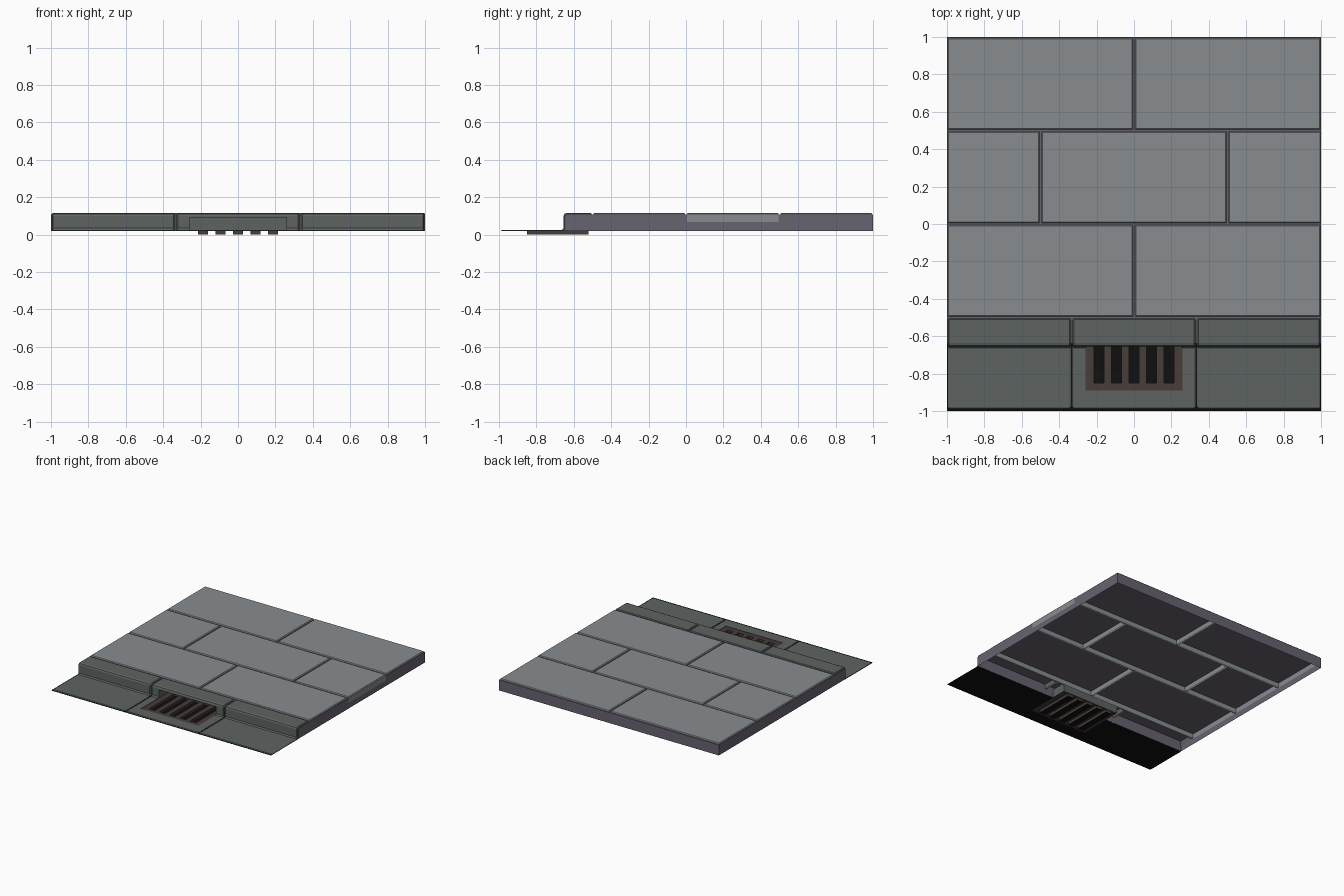
import bpy, bmesh

if "Cube" in bpy.data.objects:
    bpy.data.objects.remove(bpy.data.objects["Cube"])


def material(name, rgb):
    m = bpy.data.materials.new(name)
    m.diffuse_color = (*rgb, 1)
    m.use_nodes = True
    m.node_tree.nodes["Principled BSDF"].inputs["Base Color"].default_value = m.diffuse_color
    return m


STONE = material("paving_grey", (0.25, 0.265, 0.28))
KERB = material("kerb_grey", (0.11, 0.125, 0.12))
GROUT = material("grout_purple", (0.14, 0.125, 0.165))
IRON = material("rusty_iron", (0.065, 0.045, 0.042))
DARK = material("dark_joint", (0.005, 0.005, 0.005))


def finish(name, bm, mat, fix=True):
    bmesh.ops.remove_doubles(bm, verts=bm.verts, dist=0.0004)
    if fix:
        bmesh.ops.recalc_face_normals(bm, faces=bm.faces)
    me = bpy.data.meshes.new(name)
    bm.to_mesh(me)
    bm.free()
    me.materials.append(mat)
    ob = bpy.data.objects.new(name, me)
    bpy.context.collection.objects.link(ob)
    return ob


def face(bm, pts):
    return bm.faces.new([bm.verts.new(p) for p in pts])


def rect(x0, x1, y0, y1, z):
    return [(x0, y0, z), (x1, y0, z), (x1, y1, z), (x0, y1, z)]


def loft(bm, rings):
    """Side walls between stacked closed rings."""
    for a, b in zip(rings, rings[1:]):
        n = len(a)
        for i in range(n):
            j = (i + 1) % n
            face(bm, [a[i], a[j], b[j], b[i]])


def plate(name, xs, ys, z, hole, mat):
    """Flat grid of cells facing up, leaving out the cells where hole(i, j)."""
    bm = bmesh.new()
    for i in range(len(xs) - 1):
        for j in range(len(ys) - 1):
            if not hole(i, j):
                face(bm, rect(xs[i], xs[i + 1], ys[j], ys[j + 1], z))
    return finish(name, bm, mat, fix=False)


# Paving slabs: chamfered tops, open undersides
TOP, C = 0.116, 0.006


def slab(name, x0, x1, y0, y1):
    bm = bmesh.new()
    cap = rect(x0 + C, x1 - C, y0 + C, y1 - C, TOP)
    loft(bm, [rect(x0, x1, y0, y1, 0.066), rect(x0, x1, y0, y1, TOP - C), cap])
    face(bm, cap)
    finish(name, bm, STONE)


G = 0.005
rows = [(-0.5, 0.0, (-0.997, 0, 0.997)),
        (0.0, 0.5, (-0.997, -0.5, 0.5, 1.005)),
        (0.5, 1.0, (-0.997, 0, 0.997))]
for r, (y0, y1, xs) in enumerate(rows):
    for k, (a, b) in enumerate(zip(xs, xs[1:])):
        x0 = a if k == 0 else a + G
        x1 = b if k == len(xs) - 2 else b - G
        slab(f"paving_slab_{r}_{k}", x0, min(x1, 1.0), y0 + G, y1 - G)

# Grout bed: top skin and outer walls, open below, front wall cut at the drain
bm = bmesh.new()
X, YF, ZB, ZT = 0.999, -0.64, 0.02, 0.106
face(bm, rect(-X, X, YF, 1, ZT))
face(bm, [(X, YF, ZB), (X, 1, ZB), (X, 1, ZT), (X, YF, ZT)])
face(bm, [(-X, 1, ZB), (-X, YF, ZB), (-X, YF, ZT), (-X, 1, ZT)])
face(bm, [(X, 1, ZB), (-X, 1, ZB), (-X, 1, ZT), (X, 1, ZT)])
for x0, x1, z0 in ((-X, -0.26, ZB), (-0.26, 0.26, 0.09), (0.26, X, ZB)):
    face(bm, [(x0, YF, z0), (x1, YF, z0), (x1, YF, ZT), (x0, YF, ZT)])
finish("grout_bed", bm, GROUT, fix=False)

# Kerb and gutter profile (y, z), with a slightly shrunken copy for the ends
PROFILE = [(-0.99, 0.02), (-0.985, 0.025), (-0.89, 0.025), (-0.664, 0.025),
           (-0.655, 0.034), (-0.655, 0.09), (-0.655, 0.1), (-0.65, 0.111),
           (-0.635, TOP), (-0.511, TOP), (-0.505, TOP - C), (-0.505, 0.066)]
END = [(-0.975, 0.02), (-0.975, 0.021), (-0.89, 0.021), (-0.66, 0.021),
       (-0.649, 0.03), (-0.649, 0.09), (-0.649, 0.097), (-0.645, 0.105),
       (-0.633, 0.11), (-0.513, 0.11), (-0.511, 0.107), (-0.511, 0.066)]
I0, I1 = 2, 5        # profile span removed at the drain opening
W = 0.26             # half width of the drain opening


def kerb(name, x0, x1, drain=False):
    bm = bmesh.new()
    at = lambda prof, x: [(x, y, z) for y, z in prof]
    cols = [x0 + C] + ([-W, W] if drain else []) + [x1 - C]
    rails = [at(END, x0)] + [at(PROFILE, x) for x in cols] + [at(END, x1)]
    for k, (a, b) in enumerate(zip(rails, rails[1:])):
        for i in range(len(a) - 1):
            if drain and k == 2 and I0 <= i < I1:
                continue
            face(bm, [a[i], b[i], b[i + 1], a[i + 1]])
    for x in (x0, x1):
        face(bm, at(END + [(-0.64, 0.066), (-0.64, 0.02)], x))
    if drain:
        # inlet recess: cheeks, ceiling, back wall and front lip
        yb = -0.511
        for x in (-W, W):
            face(bm, at(PROFILE[I0:I1 + 1] + [(yb, 0.09), (yb, 0.02), (-0.89, 0.02)], x))
        for (ya, za), (yc, zc) in (((-0.655, 0.09), (yb, 0.09)),
                                   ((yb, 0.09), (yb, 0.02)),
                                   ((-0.89, 0.025), (-0.89, 0.02))):
            face(bm, [(-W, ya, za), (W, ya, za), (W, yc, zc), (-W, yc, zc)])
    finish(name, bm, KERB)


kerb("kerb_left", -0.995, -0.338)
kerb("kerb_drain", -0.328, 0.328, drain=True)
kerb("kerb_right", 0.338, 0.995)

# Dark bed under the gutter, open at the drain
plate("gutter_bed", [-1, -W, W, 1], [-1, -0.89, -0.64], 0.0195,
      lambda i, j: i == 1 and j == 1, DARK)

# Drain grate: slotted plate with a hanging well under each slot
slots = [(k * 0.0935 - 0.026, k * 0.0935 + 0.026) for k in range(-2, 3)]
xs = [-W] + [x for s in slots for x in s] + [W]
plate("drain_grate", xs, [-0.89, -0.85, -0.52, -0.511], 0.022,
      lambda i, j: i % 2 == 1 and j == 1, IRON)
for n, (a, b) in enumerate(slots):
    bm = bmesh.new()
    loft(bm, [rect(a, b, -0.85, -0.52, 0.022), rect(a, b, -0.85, -0.52, 0.0)])
    bm.faces.ensure_lookup_table()
    finish(f"slot_wall_{n}", bm, IRON, fix=False)
    plate(f"slot_bottom_{n}", [a, b], [-0.85, -0.52], 0.0, lambda i, j: False, DARK)
